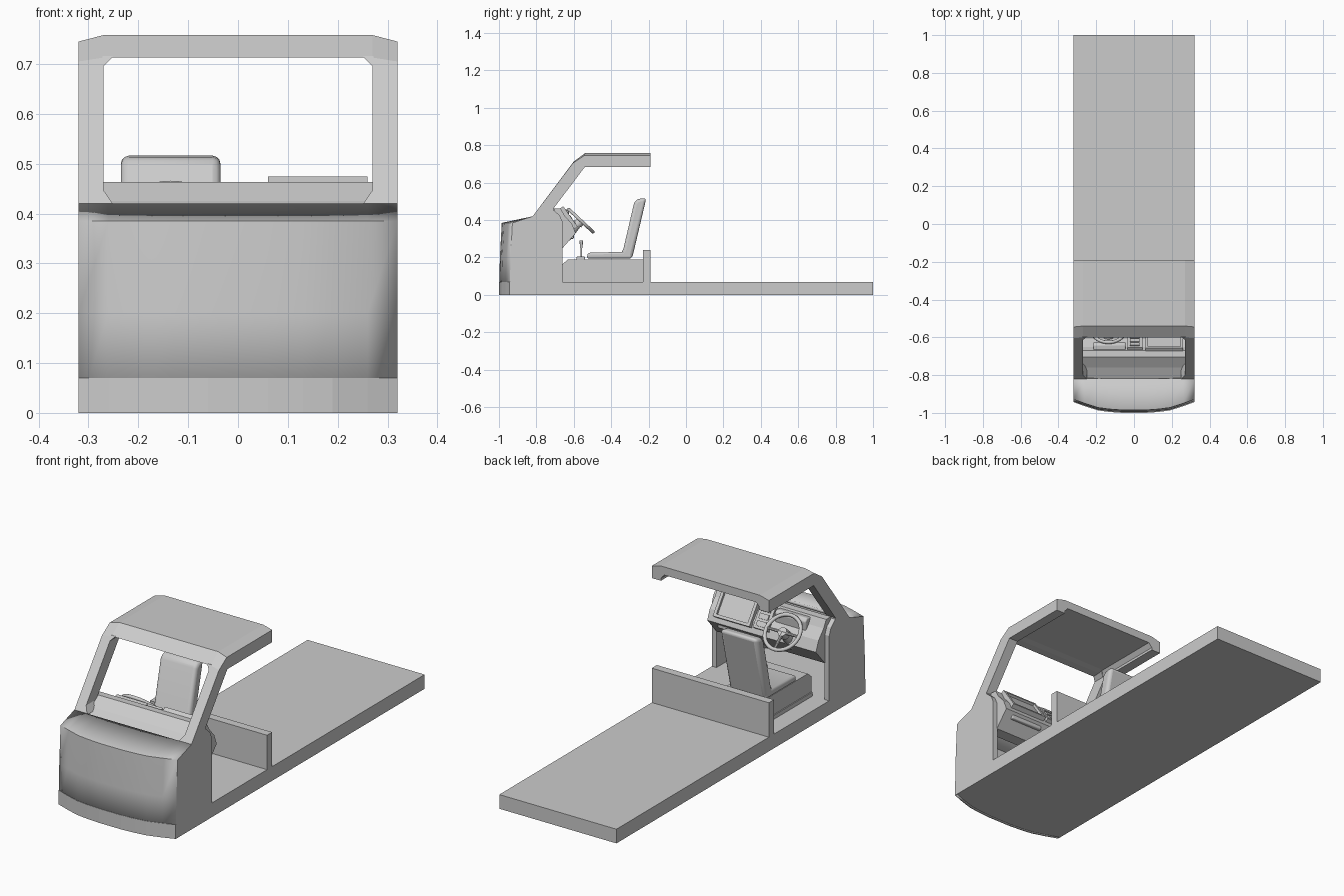
import bpy, bmesh, math
from mathutils import Vector

if "Cube" in bpy.data.objects:
    bpy.data.objects.remove(bpy.data.objects["Cube"], do_unlink=True)

grey = bpy.data.materials.new("light_grey")
grey.use_nodes = True
grey.diffuse_color = (0.6, 0.6, 0.6, 1)
grey.node_tree.nodes["Principled BSDF"].inputs["Base Color"].default_value = (0.6, 0.6, 0.6, 1)


def finish(name, bm, bevel=0, smooth=False):
    bmesh.ops.recalc_face_normals(bm, faces=bm.faces)
    mesh = bpy.data.meshes.new(name)
    bm.to_mesh(mesh)
    bm.free()
    mesh.materials.append(grey)
    ob = bpy.data.objects.new(name, mesh)
    bpy.context.collection.objects.link(ob)
    if bevel:
        mod = ob.modifiers.new("Bevel", "BEVEL")
        mod.width, mod.segments = bevel, 3
    if bevel or smooth:
        bpy.ops.object.select_all(action="DESELECT")
        ob.select_set(True)
        bpy.context.view_layer.objects.active = ob
        bpy.ops.object.shade_smooth_by_angle(angle=math.radians(35))
    return ob


def loft(name, ring_a, ring_b, bevel=0):
    """Solid between two rings with the same number of points."""
    bm = bmesh.new()
    a = [bm.verts.new(p) for p in ring_a]
    b = [bm.verts.new(p) for p in ring_b]
    bm.faces.new(a)
    bm.faces.new(b)
    for i in range(len(a)):
        j = (i + 1) % len(a)
        bm.faces.new((a[i], a[j], b[j], b[i]))
    return finish(name, bm, bevel)


def prism(name, poly, x0, x1, bevel=0, poly1=None):
    """Side profile (y, z) swept across x."""
    return loft(name, [(x0, y, z) for y, z in poly],
                [(x1, y, z) for y, z in (poly1 or poly)], bevel)


def box(name, x0, x1, y0, y1, z0, z1, bevel=0):
    return prism(name, [(y0, z0), (y1, z0), (y1, z1), (y0, z1)], x0, x1, bevel)


def rod(name, start, end, r0, r1=None, sides=16):
    a, b = Vector(start), Vector(end)
    bm = bmesh.new()
    bmesh.ops.create_cone(bm, cap_ends=True, segments=sides, radius1=r0,
                          radius2=r0 if r1 is None else r1, depth=(b - a).length)
    rot = (b - a).to_track_quat("Z", "Y").to_matrix().to_4x4()
    bm.transform(rot)
    bmesh.ops.translate(bm, verts=bm.verts, vec=(a + b) / 2)
    return finish(name, bm, smooth=True)


# Floor and load bed, following the bowed nose
half = [(0.06, -1.0), (0.13, -0.995), (0.19, -0.987), (0.26, -0.965), (0.32, -0.943)]
bow = [(-x, y) for x, y in reversed(half)] + half
plan = bow + [(0.32, 1.0), (-0.32, 1.0)]
loft("floor_bed", [(x, y, 0) for x, y in plan], [(x, y, 0.07) for x, y in plan])

# Nose skin: front wall and gently rising deck
bm = bmesh.new()
rows = []
for dy, z in ((0, 0), (0.005, 0.2), (0.015, 0.385)):
    rows.append([bm.verts.new((x, y + dy, z)) for x, y in bow])
rows.append([bm.verts.new((x, -0.82, 0.42)) for x, y in bow])
for low, high in zip(rows, rows[1:]):
    for i in range(len(bow) - 1):
        bm.faces.new((low[i], low[i + 1], high[i + 1], high[i]))
nose = finish("nose_skin", bm, smooth=True)
shell = nose.modifiers.new("Thickness", "SOLIDIFY")
shell.thickness, shell.offset = 0.015, -1

# Cab sides, pillars and roof skirts
wall = [(-0.943, 0), (-0.938, 0.2), (-0.928, 0.385), (-0.82, 0.42), (-0.71, 0.455),
        (-0.675, 0.425), (-0.66, 0.39), (-0.66, 0)]
outer = [(-0.82, 0.42), (-0.605, 0.705), (-0.545, 0.745), (-0.19, 0.745),
         (-0.19, 0.685), (-0.54, 0.685), (-0.71, 0.46), (-0.70, 0.40), (-0.82, 0.40)]
inner = list(outer)
inner[1:4] = [(-0.60, 0.713), (-0.54, 0.758), (-0.19, 0.758)]


def screen_y(z):
    return -0.82 + (z - 0.42) * 0.22 / 0.293


for s, side in ((1, "left"), (-1, "right")):
    prism(side + "_nose_side", wall, s * 0.295, s * 0.32)
    prism(side + "_pillar_and_skirt", inner, s * 0.27, s * 0.32, poly1=outer)
    # Chamfered corners of the windscreen opening
    for label, zc, dz, dx in (("upper", 0.716, -0.023, 0.02), ("lower", 0.415, 0.035, 0.022)):
        tri = [(0.272, zc), (0.27 - dx, zc), (0.272, zc + dz)]
        loft(side + "_" + label + "_screen_corner",
             [(s * x, screen_y(z), z) for x, z in tri],
             [(s * x, screen_y(z) + 0.06, z) for x, z in tri])
    # Sloped fillet between roof lining and skirt
    loft(side + "_roof_fillet",
         [(s * x, -0.56, z) for x, z in ((0.272, 0.72), (0.25, 0.72), (0.272, 0.695))],
         [(s * x, -0.19, z) for x, z in ((0.272, 0.72), (0.25, 0.72), (0.272, 0.695))])

# Roof with windscreen header
prism("roof", [(-0.60, 0.713), (-0.54, 0.758), (-0.19, 0.758), (-0.19, 0.718),
               (-0.53, 0.718), (-0.56, 0.714)], -0.27, 0.27)

# Low bulkhead behind the cab
box("bulkhead", -0.32, 0.32, -0.23, -0.19, 0.07, 0.24)

# Dashboard with sloping cowl and rear face
dash = [(-0.83, 0.39), (-0.76, 0.425), (-0.705, 0.463), (-0.67, 0.462), (-0.65, 0.425),
        (-0.61, 0.38), (-0.59, 0.33), (-0.66, 0.25), (-0.72, 0.25)]
prism("dashboard", dash, -0.27, 0.27)
for s, side in ((1, "left"), (-1, "right")):
    prism(side + "_dash_end", dash[2:], s * 0.268, s * 0.297)


def on_dash(name, x0, x1, t0, t1, thick):
    """Plate lying on the sloped rear dash face; t runs from top to bottom."""
    top, down = Vector((-0.665, 0.455)), Vector((0.06, -0.085))
    n = Vector((0.085, 0.06)).normalized()
    p, q = top + down * t0, top + down * t1
    return prism(name, [p - n * 0.01, q - n * 0.01, q + n * thick, p + n * thick], x0, x1)


# Raised frame on the passenger side, instrument hood and centre stack
on_dash("passenger_panel", 0.075, 0.245, 0.0, 1.1, 0.006)
for name, x0, x1, t0, t1 in (("top", 0.06, 0.26, -0.1, 0.03), ("bottom", 0.06, 0.26, 1.05, 1.18),
                             ("inner", 0.06, 0.075, 0.0, 1.1), ("outer", 0.245, 0.26, 0.0, 1.1)):
    on_dash("passenger_frame_" + name, x0, x1, t0, t1, 0.018)
prism("instrument_hood", [(-0.69, 0.45), (-0.64, 0.458), (-0.625, 0.445), (-0.63, 0.38),
                          (-0.68, 0.38)], -0.215, -0.045, 0.006)
on_dash("centre_stack", -0.035, 0.045, 0.0, 1.15, 0.014)
for i in range(3):
    on_dash("centre_control_" + str(i + 1), -0.02, 0.03, 0.12 + i * 0.34, 0.36 + i * 0.34, 0.02)
box("glove_box", 0.07, 0.25, -0.65, -0.60, 0.30, 0.345, 0.006)

# Steering wheel on its column
centre = Vector((-0.135, -0.562, 0.397))
axis = Vector((0, 0.68, 0.73)).normalized()
down = Vector((0, 0.73, -0.68)).normalized()
across = Vector((1, 0, 0))
rod("steering_column", (-0.135, -0.645, 0.315), centre - axis * 0.02, 0.035, 0.02)
rod("steering_hub", centre - axis * 0.025, centre + axis * 0.006, 0.026, 0.022)
for i, angle in enumerate((0, 90, 180)):
    a = math.radians(angle)
    rod("steering_spoke_" + str(i + 1), centre,
        centre + (across * math.cos(a) + down * math.sin(a)) * 0.086, 0.008, 0.006, 8)
bpy.ops.mesh.primitive_torus_add(major_radius=0.088, minor_radius=0.009, major_segments=36,
                                 minor_segments=10, location=centre,
                                 rotation=axis.to_track_quat("Z", "Y").to_euler())
rim = bpy.context.object
rim.name = "steering_wheel_rim"
rim.data.materials.append(grey)
bpy.ops.object.shade_smooth_by_angle(angle=math.radians(60))

# Seat base with chamfered front and plinth
prism("seat_base", [(-0.66, 0.07), (-0.66, 0.165), (-0.63, 0.19), (-0.23, 0.19), (-0.23, 0.07)],
      -0.225, 0.0)
box("seat_base_plinth", -0.23, 0.005, -0.66, -0.23, 0.07, 0.09)

# Driver seat
prism("seat_cushion", [(-0.53, 0.195), (-0.525, 0.225), (-0.34, 0.23), (-0.29, 0.25),
                       (-0.29, 0.195)], -0.235, -0.035, 0.01)
prism("seat_back", [(-0.36, 0.20), (-0.335, 0.245), (-0.278, 0.49), (-0.262, 0.512),
                    (-0.212, 0.518), (-0.288, 0.195)], -0.235, -0.035, 0.016)

# Gear lever
rod("gear_lever", (-0.02, -0.56, 0.18), (-0.02, -0.56, 0.265), 0.005)
rod("gear_knob", (-0.02, -0.56, 0.25), (-0.02, -0.56, 0.292), 0.007, 0.009)
box("gear_lever_gaiter", -0.04, 0.0, -0.585, -0.54, 0.185, 0.205, 0.006)
